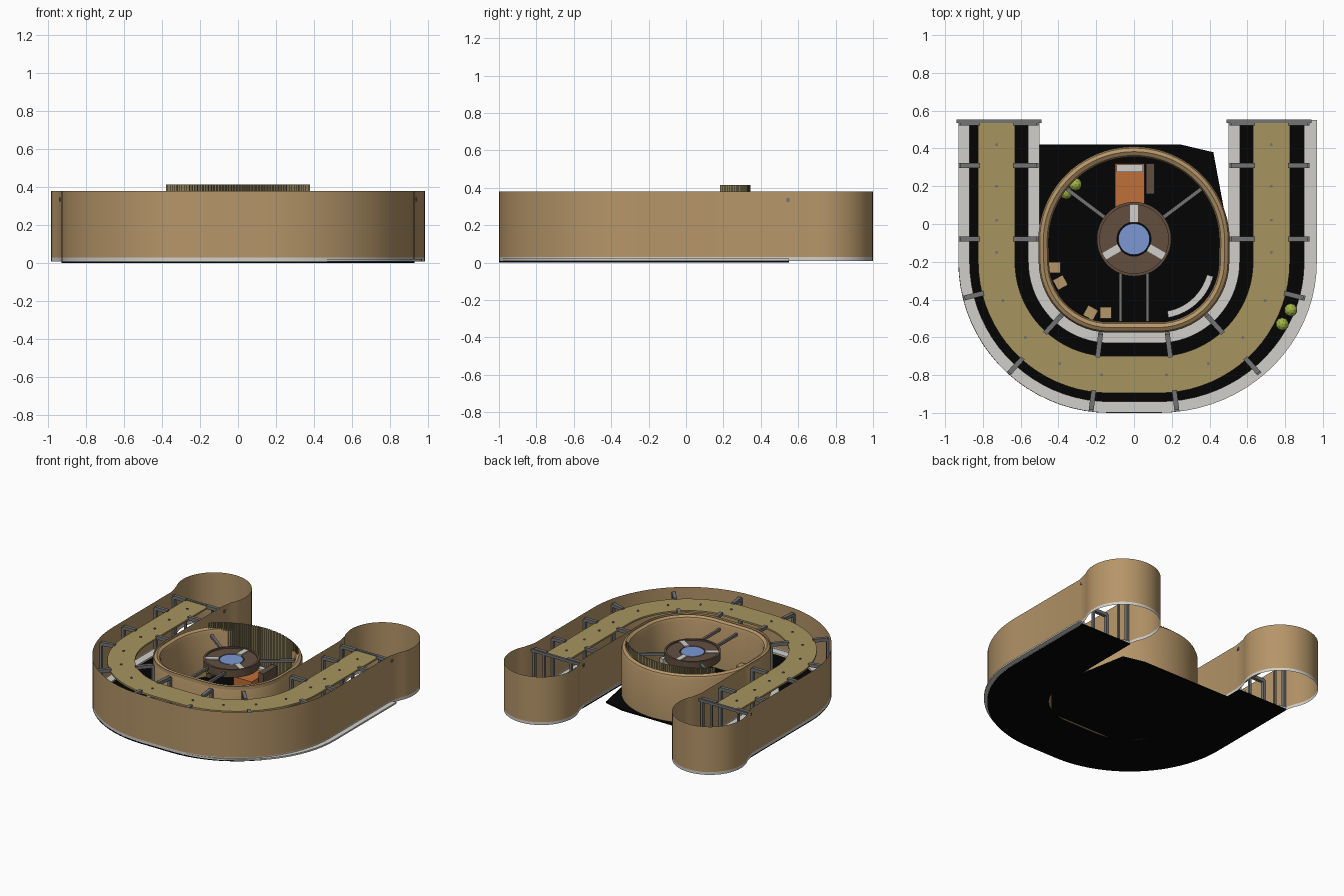
import bpy, bmesh
from math import sin, cos, pi, radians, atan2, hypot

if "Cube" in bpy.data.objects:
    bpy.data.objects.remove(bpy.data.objects["Cube"])


def mat(name, r, g, b):
    m = bpy.data.materials.new(name)
    m.diffuse_color = tuple((c / 255) ** 2.2 for c in (r, g, b)) + (1,)
    m.use_nodes = True
    m.node_tree.nodes["Principled BSDF"].inputs["Base Color"].default_value = m.diffuse_color
    return m


WOOD = mat("wood", 180, 148, 104)
WHITE = mat("white", 208, 206, 200)
BLACK = mat("black", 12, 12, 12)
OLIVE = mat("olive", 165, 147, 95)
STEEL = mat("steel", 115, 115, 115)
BROWN = mat("brown", 98, 80, 66)
BLUE = mat("blue", 122, 150, 210)
ORANGE = mat("orange", 190, 110, 60)
GREEN = mat("green", 160, 180, 70)
SLAT = mat("slat", 135, 122, 88)


def finish(name, bm, m, smooth=False, solid=True):
    if solid:
        bmesh.ops.recalc_face_normals(bm, faces=bm.faces)
    me = bpy.data.meshes.new(name)
    bm.to_mesh(me)
    bm.free()
    ob = bpy.data.objects.new(name, me)
    bpy.context.collection.objects.link(ob)
    me.materials.append(m)
    if smooth:
        bpy.ops.object.select_all(action='DESELECT')
        ob.select_set(True)
        bpy.context.view_layer.objects.active = ob
        bpy.ops.object.shade_smooth_by_angle(angle=radians(35))
    return ob


def loft(name, loops, m, closed=False, wrap=False, caps=False, smooth=True):
    """Bridge equal-length 3D point rows; wrap joins last row to first."""
    bm = bmesh.new()
    rows = [[bm.verts.new(p) for p in l] for l in loops]
    n = len(rows[0])
    pairs = list(zip(rows, rows[1:])) + ([(rows[-1], rows[0])] if wrap else [])
    for a, b in pairs:
        for i in range(n if closed else n - 1):
            j = (i + 1) % n
            bm.faces.new((a[i], a[j], b[j], b[i]))
    if caps:
        bm.faces.new([r[0] for r in rows])
        bm.faces.new([r[-1] for r in rows])
    return finish(name, bm, m, smooth)


def at(path, z):
    return [(x, y, z) for x, y in path]


def sheet(name, path, z0, z1, m, closed=False, smooth=True):
    return loft(name, [at(path, z0), at(path, z1)], m, closed, smooth=smooth)


def ribbon(name, a, b, z0, z1, m):
    return loft(name, [at(a, z0), at(a, z1), at(b, z1), at(b, z0)], m, wrap=True, caps=True)


def prism(name, path, z0, z1, m, smooth=False):
    bm = bmesh.new()
    f = bm.faces.new([bm.verts.new((x, y, z0)) for x, y in path])
    r = bmesh.ops.extrude_face_region(bm, geom=[f])
    for v in r['geom']:
        if isinstance(v, bmesh.types.BMVert):
            v.co.z = z1
    return finish(name, bm, m, smooth)


def circle(cx, cy, r, n=40, a0=0, a1=360):
    full = a1 - a0 == 360
    k = n if full else n - 1
    return [(cx + r * cos(radians(a0 + (a1 - a0) * i / k)),
             cy + r * sin(radians(a0 + (a1 - a0) * i / k))) for i in range(n)]


def box(name, cx, cy, sx, sy, z0, z1, m, rot=0):
    c, s = cos(rot), sin(rot)
    pts = [(cx + c * u * sx / 2 - s * v * sy / 2, cy + s * u * sx / 2 + c * v * sy / 2)
           for u, v in ((-1, -1), (1, -1), (1, 1), (-1, 1))]
    return prism(name, pts, z0, z1, m)


def beam(name, p, q, w, z0, z1, m):
    dx, dy = q[0] - p[0], q[1] - p[1]
    return box(name, (p[0] + q[0]) / 2, (p[1] + q[1]) / 2, hypot(dx, dy), w, z0, z1, m, atan2(dy, dx))


# U-shaped path at distance r from the corner centres
CX, CY = 0.13, -0.2


def u_path(r, y_end=0.55, right=1.0, n=20):
    p = [(-CX - r, y_end)] + circle(-CX, CY, r, n, 180, 270) + circle(CX, CY, r, n, 270, 360) + [(CX + r, y_end)]
    return [(x * right if x > 0 else x, y) for x, y in p]


def drum_path(o):
    low = circle(-CX, CY, 0.375 - o, 14, 180, 270) + circle(CX, CY, 0.375 - o, 14, 270, 360)
    top = [((0.507 - o) * cos(pi * i / 40), -0.09 + (0.5 - o) * sin(pi * i / 40)) for i in range(41)]
    return low + top


# Outer shell: front wall, round ends, inner wall, as one closed thin sheet
bulb_r = circle(0.72, 0.735, 0.265, 40, -28, 208)
bulb_l = [(-x, y) for x, y in reversed(bulb_r)]
inner = u_path(0.372, 0.52)
shell = u_path(0.8, 0.52) + bulb_r + inner[::-1] + bulb_l
sheet("outer_shell_wall", shell, 0.03, 0.38, WOOD, True)
sheet("shell_base_trim", shell, 0.008, 0.03, WHITE, True)

# Floors
ribbon("gallery_floor", u_path(0.37), u_path(0.8), 0.0, 0.01, BLACK)
ribbon("outer_floor_strip", u_path(0.74, right=1.035), u_path(0.799, right=1.042), 0.01, 0.022, WHITE)
ribbon("inner_floor_strip", u_path(0.37), u_path(0.43), 0.01, 0.022, WHITE)
prism("centre_floor", [(-0.5, 0.42), (-0.5, -0.3), (-0.3, -0.54), (0.3, -0.54), (0.5, -0.3),
                       (0.5, -0.05), (0.42, 0.38), (0.25, 0.42)], 0.0, 0.01, BLACK)

# Hanging ceiling band with lamps
ribbon("ceiling_band", u_path(0.5, 0.54), u_path(0.695, 0.54), 0.325, 0.338, OLIVE)
lamp_spots = [(s * 0.727, y) for s in (-1, 1) for y in (0.42, 0.2, 0.02, -0.15)]
lamp_spots += [(s * (CX + 0.6 * cos(radians(a))), CY - 0.6 * sin(radians(a)))
               for s in (-1, 1) for a in (20, 42, 64, 86)]
for x, y in lamp_spots:
    prism("ceiling_lamp", circle(x, y, 0.008, 10), 0.318, 0.344, STEEL)

# Brackets and posts holding the ceiling band
for s in (-1, 1):
    stations = [((s * CX, y), s, 0, True) for y in (0.535, 0.31, -0.08)]
    stations += [((s * CX, CY), s * cos(radians(a)), -sin(radians(a)), both)
                 for a, both in ((14, False), (48, True), (83, True))]
    for (ox, oy), dx, dy, both in stations:
        spans = [(0.685, 0.79)] + ([(0.51, 0.385)] if both else [])
        for a, b in spans:
            p, q = (ox + dx * a, oy + dy * a), (ox + dx * b, oy + dy * b)
            beam("ceiling_bracket", p, q, 0.026, 0.325, 0.35, STEEL)
            box("bracket_post", q[0], q[1], 0.018, 0.026, 0.01, 0.34, STEEL, atan2(dy, dx))
    box("end_crossbar", s * 0.715, 0.545, 0.45, 0.018, 0.325, 0.345, STEEL)
    for x in (0.6, 0.83):
        box("end_post", s * x, 0.545, 0.016, 0.016, 0.01, 0.33, STEEL)

# Central drum with rounded rim
profile = [(0, 0.01), (0, 0.345), (0.008, 0.366), (0.027, 0.378), (0.047, 0.366), (0.055, 0.345), (0.055, 0.01)]
loft("drum_wall", [at(drum_path(o), z) for o, z in profile], WOOD, True, wrap=True)

# Pleated screen standing inside the back of the drum
pleats = [(r * cos(radians(a)), -0.21 + r * sin(radians(a)))
          for i in range(111) for a, r in [(46 + 88 * i / 110, 0.555 if i % 2 else 0.545)]]
sheet("pleated_screen", pleats, 0.02, 0.415, SLAT, smooth=False)

# Central canopy ring, spokes, blue disc
HUB = (0, -0.08)
ro, ri = circle(*HUB, 0.195, 48), circle(*HUB, 0.09, 48)
loft("canopy_ring", [at(ro, 0.29), at(ro, 0.335), at(ri, 0.335), at(ri, 0.29)], BROWN, True, wrap=True)
r1, r2 = circle(*HUB, 0.197, 48), circle(*HUB, 0.182, 48)
loft("canopy_rim", [at(r1, 0.285), at(r1, 0.345), at(r2, 0.345), at(r2, 0.285)], BROWN, True, wrap=True)
prism("blue_disc", circle(*HUB, 0.083, 40), 0.315, 0.335, BLUE, True)
for a in (90, 210, 330):
    c, s = cos(radians(a)), sin(radians(a))
    beam("canopy_spoke", (c * 0.088, HUB[1] + s * 0.088), (c * 0.185, HUB[1] + s * 0.185), 0.04, 0.33, 0.342, WHITE)
for s in (-1, 1):
    beam("canopy_arm", (s * 0.155, 0.035), (s * 0.375, 0.2), 0.02, 0.31, 0.33, STEEL)
    beam("canopy_arm", (s * 0.072, -0.26), (s * 0.072, -0.515), 0.016, 0.31, 0.33, STEEL)

# Furniture inside the drum
box("orange_counter", -0.023, 0.205, 0.155, 0.23, 0.01, 0.11, ORANGE)
box("counter_top", -0.023, 0.295, 0.14, 0.04, 0.11, 0.125, WHITE)
box("side_cabinet", 0.085, 0.24, 0.045, 0.16, 0.01, 0.16, BROWN)
for x, y, r in ((-0.42, -0.23, 0), (-0.39, -0.31, 0.5), (-0.23, -0.47, -0.5), (-0.15, -0.47, 0)):
    box("crate", x, y, 0.06, 0.06, 0.01, 0.12, WOOD, r)
ribbon("curved_bench", circle(CX, CY, 0.3, 16, -80, -15), circle(CX, CY, 0.265, 16, -80, -15), 0.01, 0.1, WHITE)

# Round shrubs
for x, y in ((-0.31, 0.21), (-0.36, 0.165), (0.83, -0.455), (0.785, -0.53)):
    bm = bmesh.new()
    bmesh.ops.create_icosphere(bm, subdivisions=2, radius=0.035)
    bmesh.ops.translate(bm, verts=bm.verts, vec=(x, y, 0.07))
    finish("shrub", bm, GREEN)
    prism("shrub_pot", circle(x, y, 0.02, 12), 0.01, 0.05, BROWN)
